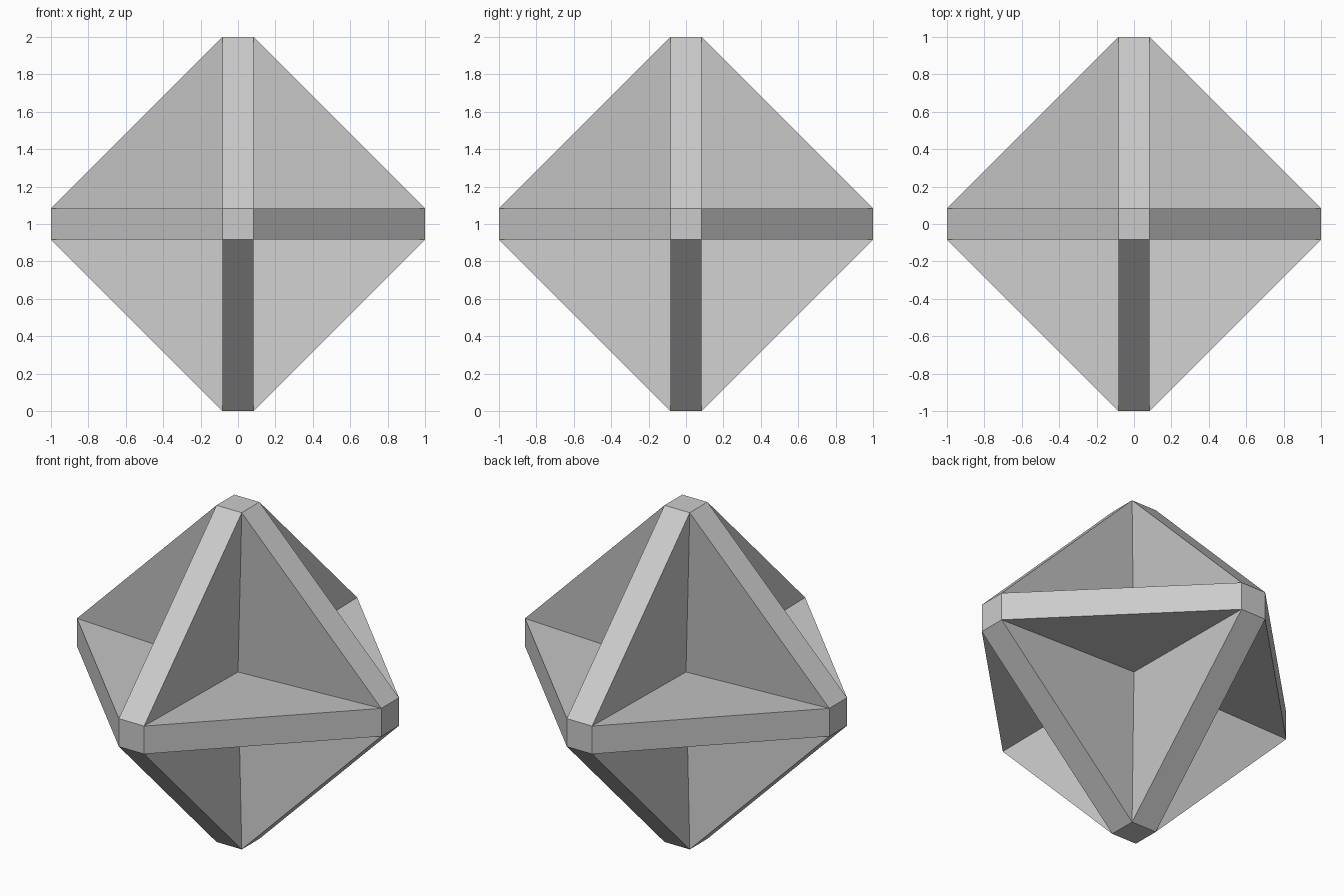
import bpy
import bmesh
from math import radians
from mathutils import Vector

cube = bpy.data.objects.get("Cube")
if cube:
    bpy.data.objects.remove(cube, do_unlink=True)

HALF_WIDTH = 0.083  # half the width of the beams and of the square tips
CENTRE = Vector((0, 0, 1))

# Plain grey material
grey = bpy.data.materials.new("plain grey")
grey.use_nodes = True
colour = (0.6, 0.6, 0.6, 1)
grey.diffuse_color = colour
grey.node_tree.nodes["Principled BSDF"].inputs["Base Color"].default_value = colour

# Outer shell: a small square at each of the six tips, wrapped in a hull
bm = bmesh.new()
for axis in range(3):
    for tip in (-1, 1):
        for a in (-HALF_WIDTH, HALF_WIDTH):
            for b in (-HALF_WIDTH, HALF_WIDTH):
                point = Vector((0, 0, 0))
                point[axis] = tip
                point[(axis + 1) % 3] = a
                point[(axis + 2) % 3] = b
                bm.verts.new(point)
bmesh.ops.convex_hull(bm, input=bm.verts[:])
bmesh.ops.dissolve_limit(bm, angle_limit=radians(1), verts=bm.verts[:], edges=bm.edges[:])
bmesh.ops.recalc_face_normals(bm, faces=bm.faces[:])

# Pockets: each triangular side sinks to a point at the very centre
sides = [face for face in bm.faces if len(face.verts) == 3]
pockets = bmesh.ops.poke(bm, faces=sides)
for vert in pockets["verts"]:
    vert.co = (0, 0, 0)

bmesh.ops.translate(bm, verts=bm.verts[:], vec=CENTRE)
mesh = bpy.data.meshes.new("hollowed_octahedron")
bm.to_mesh(mesh)
bm.free()
mesh.materials.append(grey)
frame = bpy.data.objects.new("hollowed_octahedron", mesh)
bpy.context.collection.objects.link(frame)
